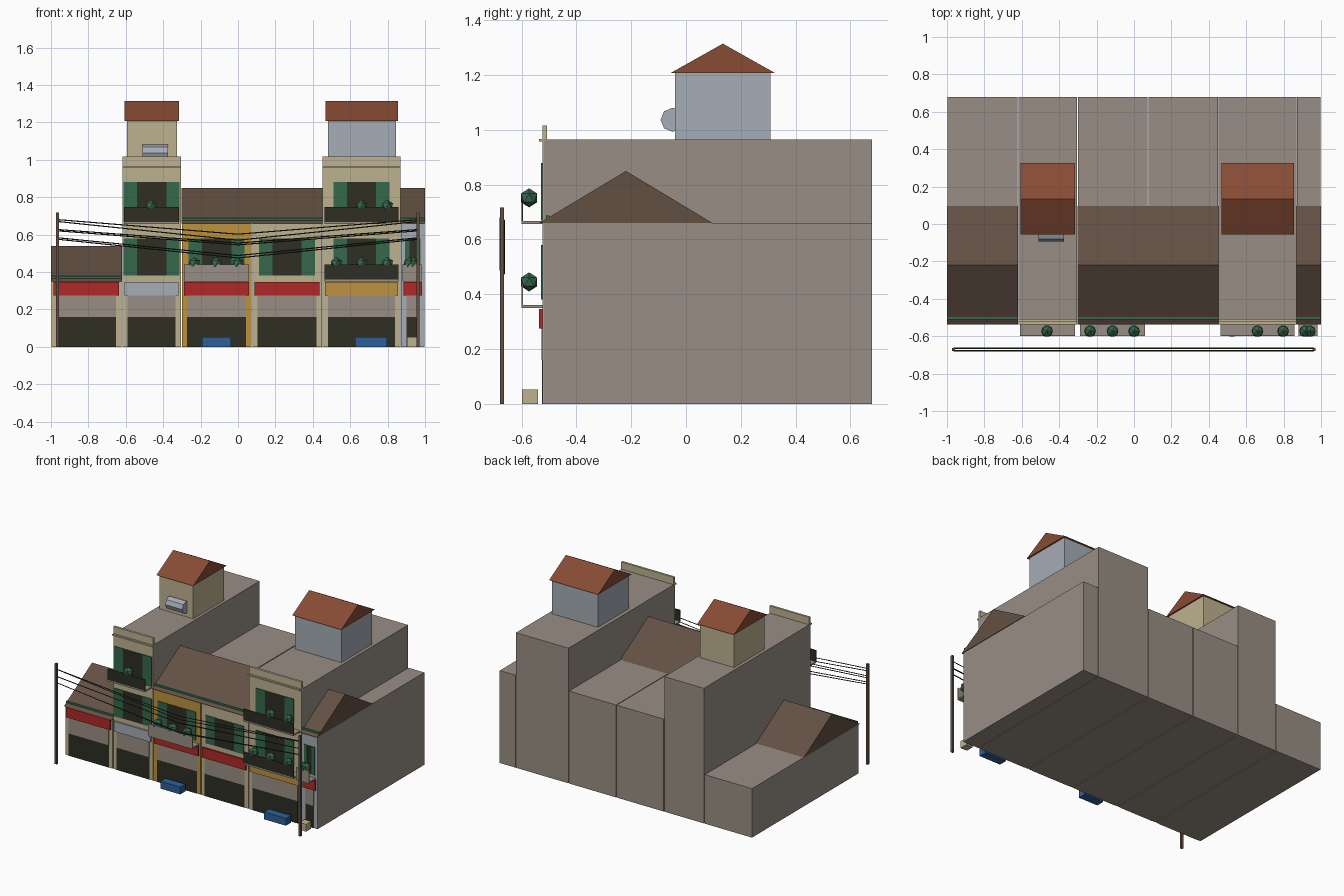
import bpy, bmesh, math
from mathutils import Vector

if "Cube" in bpy.data.objects:
    bpy.data.objects.remove(bpy.data.objects["Cube"])


def mat(name, r, g, b):
    m = bpy.data.materials.new(name)
    lin = [((c / 255 + 0.055) / 1.055) ** 2.4 for c in (r, g, b)]
    m.diffuse_color = (*lin, 1)
    m.use_nodes = True
    m.node_tree.nodes["Principled BSDF"].inputs["Base Color"].default_value = m.diffuse_color
    return m


GREY = mat("concrete_grey", 153, 143, 133)
TAN = mat("cream_plaster", 190, 178, 143)
OCHRE = mat("ochre_plaster", 188, 146, 62)
BLUEGREY = mat("pale_blue_grey", 166, 173, 182)
RED = mat("sign_red", 176, 42, 40)
GREEN = mat("shutter_green", 54, 104, 76)
DARK = mat("dark_opening", 46, 46, 36)
BROWN = mat("old_brown_roof", 98, 80, 67)
TERRA = mat("terracotta_roof", 136, 76, 52)
BLUE = mat("crate_blue", 44, 96, 152)


def finish(name, bm, material):
    bmesh.ops.recalc_face_normals(bm, faces=bm.faces)
    me = bpy.data.meshes.new(name)
    bm.to_mesh(me)
    bm.free()
    me.materials.append(material)
    ob = bpy.data.objects.new(name, me)
    bpy.context.collection.objects.link(ob)
    return ob


def box(name, material, x0, x1, y0, y1, z0, z1):
    bm = bmesh.new()
    bmesh.ops.create_cube(bm, size=1)
    for v in bm.verts:
        v.co = ((x0 + x1) / 2 + v.co.x * (x1 - x0),
                (y0 + y1) / 2 + v.co.y * (y1 - y0),
                (z0 + z1) / 2 + v.co.z * (z1 - z0))
    return finish(name, bm, material)


def gable(name, material, x0, x1, y0, y1, z0, z1):
    # triangular prism with its ridge along x
    bm = bmesh.new()
    vs = [bm.verts.new((x0, y, z)) for y, z in
          ((y0, z0), (y1, z0), ((y0 + y1) / 2, z1))]
    f = bm.faces.new(vs)
    ext = bmesh.ops.extrude_face_region(bm, geom=[f])["geom"]
    bmesh.ops.translate(bm, vec=(x1 - x0, 0, 0),
                        verts=[v for v in ext if isinstance(v, bmesh.types.BMVert)])
    return finish(name, bm, material)


def plant(name, x, z):
    bm = bmesh.new()
    bmesh.ops.create_icosphere(bm, subdivisions=1, radius=0.035)
    bmesh.ops.translate(bm, vec=(x, -0.573, z), verts=bm.verts)
    return finish(name, bm, GREEN)


FRONT = -0.52    # wall face
SKIN = -0.524    # plaster face


def window(name, cx, z0, z1, glass, half):
    box(name + "_glass", DARK, cx - glass, cx + glass, SKIN - 0.002, SKIN, z0, z1)
    for s, side in ((-1, "left"), (1, "right")):
        a, b = sorted((cx + s * glass, cx + s * half))
        box(f"{name}_{side}_shutter", GREEN, a, b, SKIN - 0.005, SKIN, z0, z1)


def balcony(name, x0, x1, z, rail, plants):
    box(name + "_slab", GREY, x0, x1, -0.6, FRONT, z - 0.01, z)
    box(name + "_railing", rail, x0, x1, -0.6, -0.595, z, z + 0.08)
    for i, px in enumerate(plants):
        plant(f"{name}_plant_{i + 1}", px, z + 0.085)


# x range, wall height, facade colour, sign colour
houses = [
    (-0.998, -0.624, 0.35, TAN, RED),
    (-0.618, -0.305, 0.965, TAN, BLUEGREY),
    (-0.300, 0.072, 0.66, OCHRE, RED),
    (0.077, 0.448, 0.66, TAN, RED),
    (0.453, 0.868, 0.965, TAN, OCHRE),
    (0.872, 0.996, 0.66, BLUEGREY, RED),
]
for i, (x0, x1, h, facade, sign) in enumerate(houses):
    n = f"house_{i + 1}"
    cx = (x0 + x1) / 2
    tall = h > 0.9
    # walls, plaster front, shop front and sign
    box(n + "_walls", GREY, x0, x1, FRONT, 0.68, 0, h)
    box(n + "_plaster_front", facade, x0, x1, SKIN, FRONT, 0, h)
    m = 0.028
    box(n + "_shop_opening", DARK, x0 + m, x1 - m, SKIN - 0.002, SKIN, 0, 0.16)
    box(n + "_roller_shutter", GREY, x0 + m, x1 - m, SKIN - 0.004, SKIN, 0.16, 0.275)
    box(n + "_sign", sign, x0 + 0.012, x1 - 0.012, -0.536, SKIN, 0.275, 0.347)
    # upper windows
    glass, half = (0.018, 0.042) if i == 5 else (0.078, 0.15)
    if h > 0.5:
        window(n + "_first_floor", cx, 0.38, 0.58, glass, half)
    if tall:
        window(n + "_second_floor", cx, 0.67, 0.88, glass, half)
        box(n + "_cornice", facade, x0, x1, -0.537, FRONT, 0.957, 0.967)
        box(n + "_parapet", facade, x0, x1, SKIN, -0.508, 0.965, 1.017)
    else:
        # pitched front roof with gutter strip
        r0 = -1.0 if i == 0 else x0 - 0.003
        r1 = 1.0 if i == 5 else x1 + 0.003
        gable(n + "_roof", BROWN, r0, r1, -0.536, 0.097, h, h + 0.19)
        box(n + "_gutter", GREEN, r0, r1, -0.511, -0.498, h + 0.012, h + 0.028)

# balconies with potted plants
balcony("house_2_upper_balcony", -0.61, -0.315, 0.667, DARK, (-0.465,))
balcony("house_3_balcony", -0.29, 0.06, 0.36, GREY, (-0.235, -0.115, 0.0))
balcony("house_5_balcony", 0.463, 0.858, 0.36, DARK, (0.525, 0.66, 0.797))
balcony("house_5_upper_balcony", 0.463, 0.858, 0.667, DARK, (0.66, 0.797))
balcony("house_6_balcony", 0.88, 0.98, 0.36, GREY, (0.915, 0.94))

# rooftop rooms
for n, m, x0, x1 in (("left", TAN, -0.594, -0.326), ("right", BLUEGREY, 0.48, 0.845)):
    box(n + "_rooftop_room", m, x0, x1, -0.04, 0.308, 0.965, 1.21)
    gable(n + "_rooftop_room_roof", TERRA, x0 - 0.012, x1 + 0.01, -0.056, 0.325, 1.208, 1.315)

# water tank lying on its side
bpy.ops.mesh.primitive_cylinder_add(vertices=8, radius=0.044, depth=0.135,
                                    location=(-0.443, -0.049, 1.037),
                                    rotation=(0, math.pi / 2, 0))
bpy.context.object.name = "water_tank"
bpy.context.object.data.materials.append(BLUEGREY)

# crates on the pavement
for n, m, x0, x1 in (("left_crate", BLUE, -0.193, -0.038),
                     ("right_crate", BLUE, 0.625, 0.797),
                     ("small_crate", TAN, 0.904, 0.957)):
    box(n, m, x0, x1, -0.598, -0.54, 0, 0.052)

# utility poles
for n, x in (("left", -0.965), ("right", 0.963)):
    box(n + "_pole", BROWN, x - 0.008, x + 0.008, -0.68, -0.664, 0, 0.717)

# sagging wires, each two straight spans
for i, (end, mid) in enumerate(((0.68, 0.602), (0.67, 0.57), (0.627, 0.555),
                                (0.62, 0.545), (0.583, 0.488), (0.575, 0.475))):
    y = -0.678 if i % 2 == 0 else -0.664
    cu = bpy.data.curves.new(f"wire_{i + 1}", "CURVE")
    cu.dimensions = "3D"
    cu.bevel_depth = 0.003
    cu.bevel_resolution = 0
    sp = cu.splines.new("POLY")
    sp.points.add(2)
    for p, co in zip(sp.points, ((-0.965, y, end), (0, y, mid), (0.963, y, end))):
        p.co = (*co, 1)
    cu.materials.append(DARK)
    bpy.context.collection.objects.link(bpy.data.objects.new(f"wire_{i + 1}", cu))
